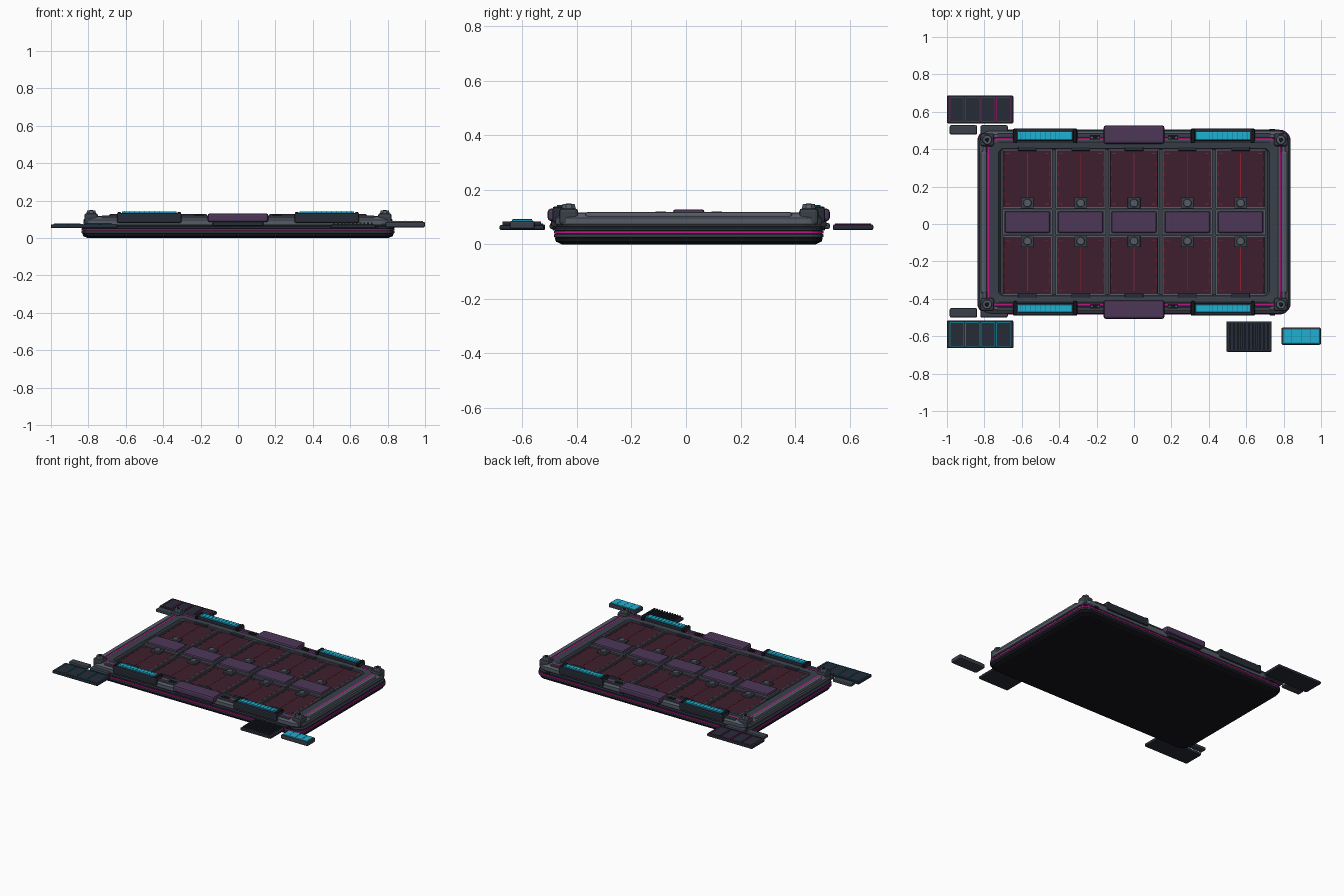
import bpy, bmesh, math
from mathutils import Matrix

if "Cube" in bpy.data.objects:
    bpy.data.objects.remove(bpy.data.objects["Cube"])

CY = 0.01  # case centre in y


def material(name, hexcol):
    m = bpy.data.materials.new(name)
    rgb = [int(hexcol[i:i + 2], 16) / 255 for i in (0, 2, 4)]
    m.diffuse_color = [c / 12.92 if c < 0.04 else ((c + 0.055) / 1.055) ** 2.4 for c in rgb] + [1]
    m.use_nodes = True
    m.node_tree.nodes["Principled BSDF"].inputs["Base Color"].default_value = m.diffuse_color
    return m


COL = {n: material(n, h) for n, h in dict(
    black="14161b", dark="262b36", frame="3a404a", steel="555b66", maroon="3f1f2d", purple="4d3759",
    cyan="1fb0d2", magenta="c01588", red="8e2030", teal="15768c", wine="7c1a5c").items()}


def finish(bm, name, col):
    bmesh.ops.recalc_face_normals(bm, faces=bm.faces)
    me = bpy.data.meshes.new(name)
    bm.to_mesh(me)
    bm.free()
    ob = bpy.data.objects.new(name, me)
    bpy.context.collection.objects.link(ob)
    me.materials.append(COL[col])
    return ob


def box(name, x, y, z, col, bev=0.006):
    """Chamfered box from (min, max) ranges."""
    bm = bmesh.new()
    bmesh.ops.create_cube(bm, size=1)
    for v in bm.verts:
        for i, r in enumerate((x, y, z)):
            v.co[i] = (r[0] + r[1]) / 2 + v.co[i] * (r[1] - r[0])
    if bev:
        bmesh.ops.bevel(bm, geom=bm.edges[:], offset=bev, segments=2, profile=0.5, affect='EDGES')
    return finish(bm, name, col)


def bar(name, cx, cy, w, h, z0, z1, col, bev=0.004):
    return box(name, (cx - w / 2, cx + w / 2), (cy - h / 2, cy + h / 2), (z0, z1), col, bev)


def stack(name, profile, col, ring=False, cx=0, cy=CY):
    """Loft rounded rectangles (half x, half y, radius, z); ring closes the profile on itself."""
    bm = bmesh.new()
    loops = []
    for hx, hy, r, z in profile:
        lp = []
        for q, (sx, sy) in enumerate(((1, 1), (-1, 1), (-1, -1), (1, -1))):
            for k in range(6):
                a = (q + k / 5) * math.pi / 2
                lp.append(bm.verts.new((cx + sx * (hx - r) + r * math.cos(a),
                                        cy + sy * (hy - r) + r * math.sin(a), z)))
        loops.append(lp)
    pairs = list(zip(loops, loops[1:]))
    if ring:
        pairs.append((loops[-1], loops[0]))
    else:
        bm.faces.new(loops[0])
        bm.faces.new(loops[-1])
    for a, b in pairs:
        for i in range(len(a)):
            j = (i + 1) % len(a)
            bm.faces.new((a[i], a[j], b[j], b[i]))
    return finish(bm, name, col)


def rim(name, cx, cy, hx, hy, t, z0, z1, col, r=0.008):
    """Thin flat border frame."""
    ri = max(r - t, 0.001)
    return stack(name, [(hx, hy, r, z0), (hx, hy, r, z1), (hx - t, hy - t, ri, z1),
                        (hx - t, hy - t, ri, z0)], col, True, cx, cy)


def knob(name, x, y, r, z0, z1, col, sides=8):
    bm = bmesh.new()
    bmesh.ops.create_cone(bm, cap_ends=True, segments=sides, radius1=r, radius2=r * 0.85, depth=z1 - z0,
                          matrix=Matrix.Translation((x, y, (z0 + z1) / 2)) @ Matrix.Rotation(math.pi / 8, 4, 'Z'))
    return finish(bm, name, col)


# Lower tray, glowing seam and upper shell
stack("lower_tray", [(0.805, 0.465, 0.05, 0), (0.828, 0.487, 0.06, 0.01), (0.832, 0.491, 0.06, 0.024)], "black")
stack("tray_band", [(0.825, 0.485, 0.06, 0.022), (0.838, 0.494, 0.06, 0.027),
                    (0.838, 0.494, 0.06, 0.036), (0.828, 0.487, 0.06, 0.04)], "frame")
stack("glow_seam", [(0.838, 0.494, 0.06, 0.039), (0.838, 0.494, 0.06, 0.048)], "magenta")
stack("mid_band", [(0.828, 0.487, 0.06, 0.046), (0.836, 0.492, 0.06, 0.051),
                   (0.836, 0.492, 0.06, 0.06), (0.82, 0.482, 0.06, 0.066)], "dark")
stack("upper_frame", [(0.812, 0.478, 0.06, 0.06), (0.826, 0.488, 0.06, 0.075), (0.826, 0.488, 0.06, 0.097),
                      (0.806, 0.468, 0.055, 0.115), (0.79, 0.452, 0.05, 0.115),
                      (0.785, 0.447, 0.05, 0.09), (0.785, 0.447, 0.05, 0.06)], "steel", True)
stack("inner_glow", [(0.787, 0.449, 0.05, 0.07), (0.787, 0.449, 0.05, 0.112),
                     (0.774, 0.437, 0.045, 0.112), (0.774, 0.437, 0.045, 0.07)], "magenta", True)
stack("inner_frame", [(0.775, 0.438, 0.045, 0.06), (0.775, 0.438, 0.045, 0.112), (0.765, 0.428, 0.04, 0.117),
                      (0.725, 0.395, 0.03, 0.112), (0.715, 0.387, 0.02, 0.095), (0.715, 0.387, 0.02, 0.06)],
      "frame", True)
stack("deck", [(0.73, 0.4, 0.02, 0.05), (0.73, 0.4, 0.02, 0.094)], "frame")

# Two rows of five panels with red seams, central latch blocks and knobs
for i in range(5):
    x = (i - 2) * 0.285
    for s in (1, -1):
        y = CY + s * 0.232
        bar("panel", x, y, 0.255, 0.31, 0.085, 0.102, "maroon")
        rim("panel_border", x, y, 0.135, 0.16, 0.008, 0.09, 0.106, "steel")
        bar("panel_seam", x, y, 0.004, 0.27, 0.1, 0.1035, "red", 0)
        for e in (-1, 1):
            for f in (-1, 1):
                bar("panel_tick", x + e * 0.105, y + f * 0.135, 0.018, 0.005, 0.1, 0.1035, "red", 0)
            for k in range(4):
                bar("edge_dash", x + e * 0.12, y + (k - 1.5) * 0.055, 0.003, 0.025, 0.1, 0.1035, "red", 0)
        bar("knob_base", x, CY + s * 0.102, 0.068, 0.062, 0.095, 0.114, "frame")
        knob("knob", x, CY + s * 0.102, 0.024, 0.112, 0.121, "steel")
        bar("panel_hinge", x, CY + s * 0.392, 0.1, 0.022, 0.1, 0.117, "dark")
    bar("latch_base", x, CY, 0.268, 0.14, 0.09, 0.114, "frame", 0.008)
    rim("latch_border", x, CY, 0.134, 0.07, 0.008, 0.108, 0.117, "steel")
    bar("latch_block", x, CY, 0.24, 0.115, 0.105, 0.128, "purple", 0.009)

# Edge hardware on the long sides
for s in (1, -1):
    side = "back" if s > 0 else "front"
    ye = CY + s * 0.465
    bar(side + "_clamp", 0, CY + s * 0.468, 0.325, 0.098, 0.085, 0.131, "purple", 0.012)
    bar(side + "_clamp_foot", 0, CY + s * 0.475, 0.27, 0.06, 0.065, 0.1, "dark")
    bar(side + "_rail", 0, ye, 1.46, 0.022, 0.1, 0.119, "frame")
    for e in (1, -1):
        x = e * 0.475
        bar(side + "_vent_housing", x, CY + s * 0.467, 0.345, 0.066, 0.08, 0.134, "dark", 0.008)
        bar(side + "_vent_glow", x, CY + s * 0.462, 0.292, 0.042, 0.125, 0.142, "cyan", 0.004)
        for k in range(11):
            bar(side + "_vent_slat", x + (k - 5) * 0.0265, CY + s * 0.462, 0.002, 0.043, 0.13, 0.1435, "teal", 0)
        for k in (-1, 1):
            bar(side + "_vent_end", x + k * 0.16, CY + s * 0.46, 0.02, 0.075, 0.09, 0.138, "black")
        bar(side + "_clip", e * 0.208, CY + s * 0.452, 0.055, 0.022, 0.105, 0.124, "black")
        for k in (-1, 1):
            knob(side + "_clip_pin", e * 0.208 + k * 0.018, CY + s * 0.452, 0.007, 0.122, 0.128, "steel")
        # Corner posts with bolts
        cx, cy = e * 0.785, CY + s * 0.44
        bar("corner_post", cx, cy, 0.072, 0.07, 0.07, 0.132, "frame", 0.012)
        knob("corner_bolt", cx, cy, 0.028, 0.13, 0.147, "steel")
        knob("bolt_core", cx, cy, 0.012, 0.145, 0.15, "black")
        bar("corner_stud", e * 0.74, CY + s * 0.49, 0.03, 0.018, 0.05, 0.066, "black")

# Rounded rails on the short sides
for e in (1, -1):
    bar("side_rail", e * 0.803, CY, 0.034, 0.76, 0.09, 0.119, "steel", 0.01)

# Loose tiles on the left, back and front
for side, yc, yp, glow in (("back", 0.6125, 0.503, "wine"), ("front", -0.59, -0.475, "teal")):
    bar(side + "_tile", -0.8225, yc, 0.355, 0.148, 0.052, 0.073, "dark", 0.006)
    for k in range(4):
        rim(side + "_tile_cell", -0.8225 + (k - 1.5) * 0.083, yc, 0.0385, 0.066, 0.004, 0.07, 0.0755, glow, 0.005)
    for x in (-0.912, -0.748):
        bar(side + "_spacer", x, yp, 0.147, 0.05, 0.056, 0.078, "frame", 0.008)

# Loose finned heat sink and glowing cell at the front right
bar("heat_sink", 0.615, -0.602, 0.242, 0.164, 0.052, 0.071, "dark", 0.007)
for k in range(11):
    bar("heat_sink_fin", 0.615 + (k - 5) * 0.02, -0.602, 0.009, 0.14, 0.068, 0.083, "dark", 0)
bar("cell_body", 0.894, -0.6, 0.212, 0.092, 0.056, 0.086, "frame", 0.008)
bar("cell_glow", 0.894, -0.6, 0.192, 0.074, 0.08, 0.091, "cyan", 0.003)
for k in range(3):
    bar("cell_line", 0.894 + (k - 1) * 0.05, -0.6, 0.003, 0.07, 0.088, 0.092, "teal", 0)
